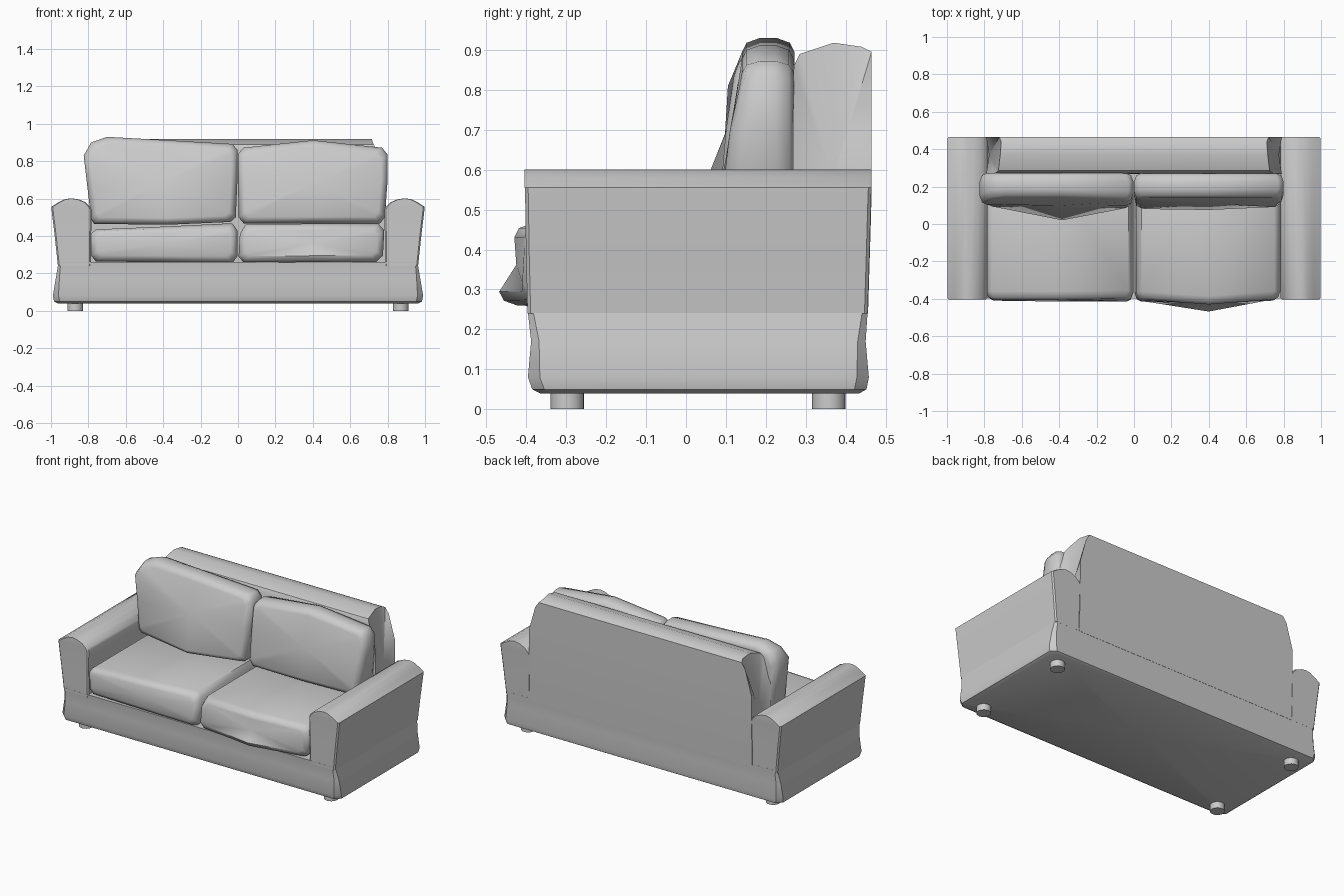
import bpy, bmesh
from mathutils import Vector


def loft(name, rings, angle=0.7):
    """Skin a list of equal-length closed rings and cap both ends."""
    bm = bmesh.new()
    vs = [[bm.verts.new(p) for p in r] for r in rings]
    n = len(rings[0])
    for a, b in zip(vs, vs[1:]):
        for i in range(n):
            j = (i + 1) % n
            bm.faces.new((a[i], a[j], b[j], b[i]))
    caps = [bm.faces.new(vs[0]), bm.faces.new(vs[-1])]
    bmesh.ops.poke(bm, faces=caps)
    bmesh.ops.recalc_face_normals(bm, faces=bm.faces)
    me = bpy.data.meshes.new(name)
    bm.to_mesh(me)
    bm.free()
    ob = bpy.data.objects.new(name, me)
    bpy.context.collection.objects.link(ob)
    bpy.ops.object.select_all(action='DESELECT')
    ob.select_set(True)
    bpy.context.view_layer.objects.active = ob
    bpy.ops.object.shade_smooth_by_angle(angle=angle)
    return ob


def box_ring(z, x0, x1, y0, y1, c=0.012):
    """Horizontal rectangle with small chamfered corners."""
    return [(x0 + c, y0, z), (x1 - c, y0, z), (x1, y0 + c, z), (x1, y1 - c, z),
            (x1 - c, y1, z), (x0 + c, y1, z), (x0, y1 - c, z), (x0, y0 + c, z)]


def cushion(name, outline, back):
    """Pillow from an (x, z, front y) outline with rounded rims front and back."""
    xs = [p[0] for p in outline]
    zs = [p[1] for p in outline]
    cx, cz = (min(xs) + max(xs)) / 2, (min(zs) + max(zs)) / 2
    hx, hz = (max(xs) - min(xs)) / 2, (max(zs) - min(zs)) / 2

    def ring(inset, depth, front):
        out = []
        for x, z, y in outline:
            px = cx + (x - cx) * (1 - inset / hx)
            pz = cz + (z - cz) * (1 - inset / hz)
            out.append((px, y + depth if front else back - depth, pz))
        return out

    rim = [(0.035, 0.0), (0.012, 0.012), (0.0, 0.045)]
    rings = [ring(i, d, True) for i, d in rim]
    rings += [ring(i, d, False) for i, d in reversed(rim)]
    return loft(name, rings, 0.9)


# Base
loft("base", [box_ring(z, -x, x, y0, y1, c) for z, x, y0, y1, c in [
    (0.04, 0.965, -0.365, 0.435, 0.03), (0.05, 0.983, -0.385, 0.452, 0.03),
    (0.08, 0.99, -0.396, 0.458, 0.03), (0.17, 0.975, -0.388, 0.45, 0.02),
    (0.26, 0.96, -0.398, 0.456, 0.012)]])

# Arms
arm = [(0.24, 0.785, 0.963, -0.397, 0.455), (0.40, 0.785, 0.98, -0.401, 0.46),
       (0.54, 0.783, 0.997, -0.403, 0.464), (0.556, 0.79, 0.998, -0.404, 0.465),
       (0.58, 0.815, 0.96, -0.404, 0.465), (0.595, 0.85, 0.93, -0.404, 0.465),
       (0.6, 0.88, 0.905, -0.404, 0.465)]
for side, s in (("left", -1), ("right", 1)):
    loft(side + "_arm", [[(s * x, y, z) for x, y, z in box_ring(*r, 0.008)] for r in arm])

# Backrest: side profile (y, z, half width)
prof = [(0.27, 0.24, 0.79), (0.268, 0.7, 0.79), (0.27, 0.86, 0.745), (0.285, 0.89, 0.725),
        (0.37, 0.918, 0.715), (0.44, 0.908, 0.71), (0.465, 0.895, 0.72),
        (0.465, 0.86, 0.745), (0.465, 0.7, 0.79), (0.464, 0.5, 0.79), (0.456, 0.24, 0.79)]
loft("backrest", [[(t * x, y, z) for y, z, x in prof] for t in (-1, 0, 1)])

# Back cushions
cushion("left_back_cushion", [
    (-0.77, 0.465, 0.09), (-0.38, 0.46, 0.02), (-0.04, 0.475, 0.08), (-0.012, 0.50, 0.085),
    (-0.003, 0.70, 0.10), (-0.003, 0.86, 0.12), (-0.03, 0.892, 0.13), (-0.38, 0.912, 0.14),
    (-0.70, 0.93, 0.14), (-0.785, 0.90, 0.13), (-0.825, 0.83, 0.105),
    (-0.805, 0.66, 0.10), (-0.785, 0.49, 0.09)], 0.272)
cushion("right_back_cushion", [
    (0.76, 0.468, 0.09), (0.40, 0.468, 0.075), (0.03, 0.468, 0.08), (0.003, 0.50, 0.085),
    (0.0, 0.70, 0.11), (0.0, 0.84, 0.13), (0.03, 0.872, 0.14), (0.40, 0.912, 0.14),
    (0.77, 0.872, 0.14), (0.80, 0.835, 0.135), (0.80, 0.70, 0.11), (0.785, 0.50, 0.09)], 0.27)

# Seat cushions
cushion("left_seat_cushion", [
    (-0.76, 0.264, -0.41), (-0.40, 0.26, -0.415), (-0.03, 0.255, -0.415), (-0.004, 0.29, -0.415),
    (-0.004, 0.43, -0.41), (-0.03, 0.468, -0.40), (-0.40, 0.45, -0.405), (-0.76, 0.435, -0.405),
    (-0.79, 0.41, -0.405), (-0.785, 0.295, -0.41)], 0.27)
cushion("right_seat_cushion", [
    (0.74, 0.262, -0.41), (0.40, 0.26, -0.468), (0.03, 0.258, -0.415), (0.003, 0.29, -0.415),
    (0.01, 0.41, -0.41), (0.04, 0.462, -0.405), (0.40, 0.466, -0.43), (0.75, 0.466, -0.405),
    (0.782, 0.43, -0.405), (0.775, 0.295, -0.41)], 0.27)

# Feet
for x in (-0.87, 0.87):
    for y in (-0.297, 0.358):
        bpy.ops.mesh.primitive_cylinder_add(vertices=20, radius=0.042, depth=0.06,
                                            location=(x, y, 0.03))
        bpy.context.object.name = "foot"
        bpy.ops.object.shade_smooth_by_angle(angle=0.7)
